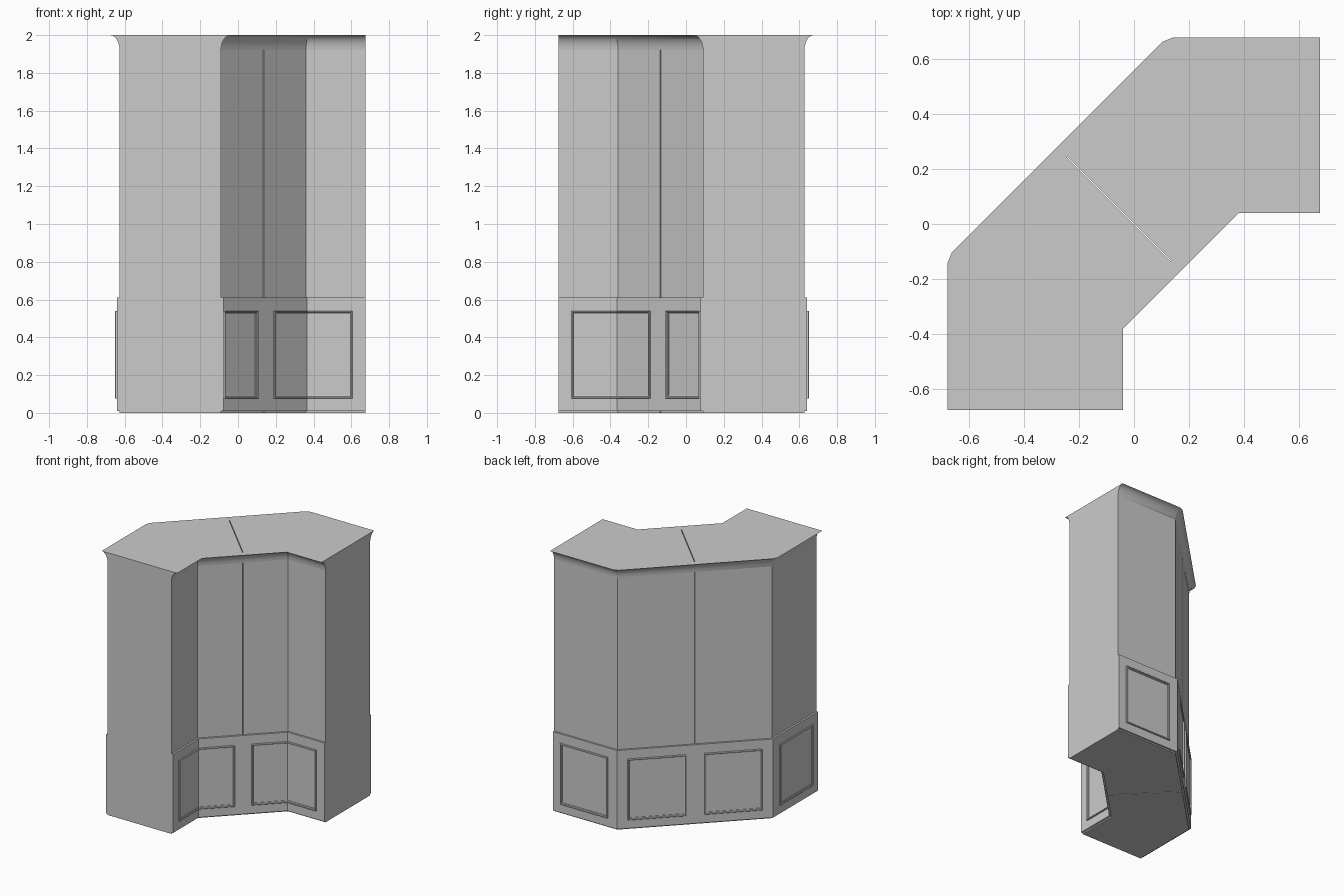
import bpy, bmesh, math
from mathutils import Vector as V

if "Cube" in bpy.data.objects:
    bpy.data.objects.remove(bpy.data.objects["Cube"])

END, GAP, BASE = -0.675, 0.002, 0.014
Z0, Z1, COVE = 0.01, 0.61, 1.92


def mirror(v):
    """Reflect across the diagonal seam plane y = -x."""
    return V((-v.y, -v.x, v.z))


def make(name, verts, faces, smooth=False):
    bm = bmesh.new()
    vs = [bm.verts.new(v) for v in verts]
    for f in faces:
        bm.faces.new([vs[i] for i in f])
    bmesh.ops.remove_doubles(bm, verts=bm.verts, dist=1e-5)
    bmesh.ops.recalc_face_normals(bm, faces=bm.faces)
    me = bpy.data.meshes.new(name)
    bm.to_mesh(me)
    bm.free()
    ob = bpy.data.objects.new(name, me)
    bpy.context.collection.objects.link(ob)
    if smooth:
        bpy.context.view_layer.objects.active = ob
        ob.select_set(True)
        bpy.ops.object.shade_smooth_by_angle(angle=math.radians(30))
        ob.select_set(False)
    return ob


def skin(rings, closed):
    """Faces joining rings of equal length; rings are closed loops."""
    n, m = len(rings[0]), len(rings)
    verts = [v for r in rings for v in r]
    faces = []
    for i in range(m if closed else m - 1):
        a, b = i * n, (i + 1) % m * n
        for j in range(n):
            k = (j + 1) % n
            faces.append((a + j, a + k, b + k, b + j))
    if not closed:
        faces += [tuple(range(n)), tuple(range((m - 1) * n, m * n))]
    return verts, faces


# Plan of one half: inner and outer wall lines, end -> corner -> seam
inner = [V((-0.09, END, 0)), V((-0.09, -0.36, 0)), V((0.135, -0.135, 0))]
outer = [V((-0.627, END, 0)), V((-0.627, -0.14, 0)), V((-0.2435, 0.2435, 0))]
S = math.sqrt(0.5)
in_n = (V((1, 0, 0)), V((S, -S, 0)))
out_n = (V((-1, 0, 0)), V((-S, S, 0)))


def mitre(n):
    return (n[0] + n[1]) / (1 + n[0].dot(n[1]))


def full(frames):
    """Extend half a run of (point, offset direction) over the seam."""
    return frames + [(mirror(p), mirror(n)) for p, n in reversed(frames[:-1])]


def sweep(name, frames, profile, smooth=False):
    rings = [[p + n * d + V((0, 0, z)) for d, z in profile] for p, n in frames]
    make(name, *skin(rings, False), smooth)


in_run = [(inner[0], in_n[0]), (inner[1], mitre(in_n)), (inner[2], in_n[1])]
out_run = [(outer[0], out_n[0]), (outer[1], mitre(out_n)), (outer[2], out_n[1])]
out_cut = [(outer[0], out_n[0]), (outer[1], out_n[0]),
           (outer[1], out_n[1]), (outer[2], out_n[1])]

# Wall body in two halves with a thin seam
shift = V((-S, -S, 0)) * GAP
plan = inner[:2] + [inner[2] + shift, outer[2] + shift] + outer[1::-1]
for side, fn in (("left", lambda v: v), ("right", mirror)):
    rings = [[fn(p) + V((0, 0, z)) for p in plan] for z in (0, 2)]
    make("wall_" + side, *skin(rings, False))

# Coved cornice along both faces, corners cut on the outer side
cove = [(0.05 * (1 - math.cos(t)), COVE + 0.08 * math.sin(t))
        for t in (i * math.pi / 12 for i in range(7))] + [(0, 2)]
sweep("inner_cornice", full(in_run), cove, True)
sweep("outer_cornice", full(out_cut), cove, True)

# Wainscot boards
board = [(0, Z0), (BASE, Z0), (BASE, Z1), (0, Z1)]
sweep("inner_wainscot", full(in_run), board)
sweep("outer_wainscot", full(out_run), board)


def moulding(name, frames, m0, m1):
    """Rectangular picture moulding on a wall run, inset m0 / m1 at its ends."""
    base = [p + n * BASE for p, n in frames]
    t0 = (base[1] - base[0]).normalized()
    t1 = (base[-2] - base[-1]).normalized()
    rings = []
    for inset, d in ((0, -0.002), (0, 0.007), (0.004, 0.011), (0.009, 0.009),
                     (0.011, 0.005), (0.016, 0.004), (0.016, -0.002)):
        pts = [p + n * d for p, n in zip(base, (f[1] for f in frames))]
        pts[0] = pts[0] + t0 * (m0 + inset)
        pts[-1] = pts[-1] + t1 * (m1 + inset)
        rings.append([p + V((0, 0, 0.075 + inset)) for p in pts] +
                     [p + V((0, 0, 0.54 - inset)) for p in reversed(pts)])
    make(name, *skin(rings, True))


# Panel mouldings: inner ones wrap the corner, outer ones are separate
runs = {"inner": (in_run, 0.068, 0.06),
        "outer_leg": (out_cut[:2], 0.065, 0.07),
        "outer_diagonal": (out_cut[2:], 0.07, 0.065)}
for key, (run, a, b) in runs.items():
    moulding("left_%s_moulding" % key, run, a, b)
    moulding("right_%s_moulding" % key, [(mirror(p), mirror(n)) for p, n in run], a, b)
